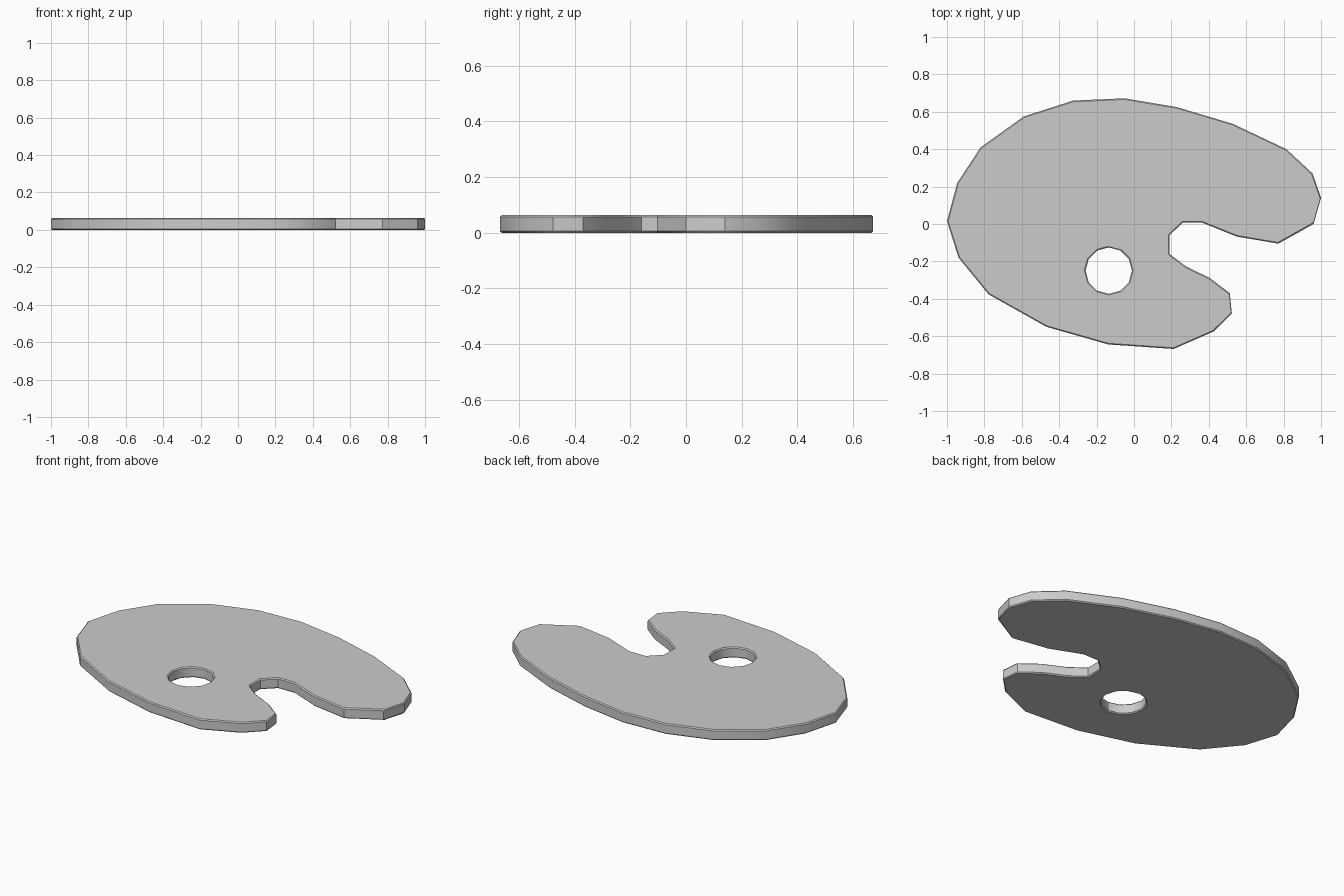
import bpy, bmesh, math

if "Cube" in bpy.data.objects:
    bpy.data.objects.remove(bpy.data.objects["Cube"])

THICK = 0.063

# Board outline, counter to the notch and thumb lobe
outline = [(-1, .015), (-.945, .22), (-.82, .41), (-.59, .575), (-.325, .66),
           (-.05, .672), (.23, .625), (.53, .535), (.815, .40), (.955, .27),
           (1, .14), (.96, 0), (.772, -.105), (.548, -.067), (.365, .007),
           (.26, .007), (.19, -.06), (.19, -.16), (.275, -.225), (.405, -.288),
           (.512, -.37), (.523, -.478), (.425, -.575), (.212, -.668),
           (-.137, -.644), (-.468, -.55), (-.778, -.376), (-.938, -.18)]

# Twelve-sided thumb hole
hole = [(-.135 + .124 * math.cos(i * math.pi / 6),
         -.249 + .124 * math.sin(i * math.pi / 6)) for i in range(12)]

bm = bmesh.new()


def add_loop(points):
    vs = [bm.verts.new((x, y, 0)) for x, y in points]
    return [bm.edges.new((vs[i - 1], vs[i])) for i in range(len(vs))]


# Fill between outline and hole, then thicken
edges = add_loop(outline) + add_loop(hole)
bmesh.ops.triangle_fill(bm, edges=edges, use_beauty=True, use_dissolve=False)
ext = bmesh.ops.extrude_face_region(bm, geom=bm.faces[:], use_keep_orig=True)
for v in ext["geom"]:
    if isinstance(v, bmesh.types.BMVert):
        v.co.z = THICK
bmesh.ops.recalc_face_normals(bm, faces=bm.faces[:])

mesh = bpy.data.meshes.new("palette_board")
bm.to_mesh(mesh)
bm.free()
board = bpy.data.objects.new("palette_board", mesh)
bpy.context.collection.objects.link(board)

# Narrow softened rims
bev = board.modifiers.new("rim_bevel", 'BEVEL')
bev.width = 0.006
bev.segments = 1
bev.limit_method = 'ANGLE'
bev.angle_limit = math.radians(75)

bpy.context.view_layer.objects.active = board
board.select_set(True)
bpy.ops.object.shade_smooth_by_angle(angle=math.radians(30))
